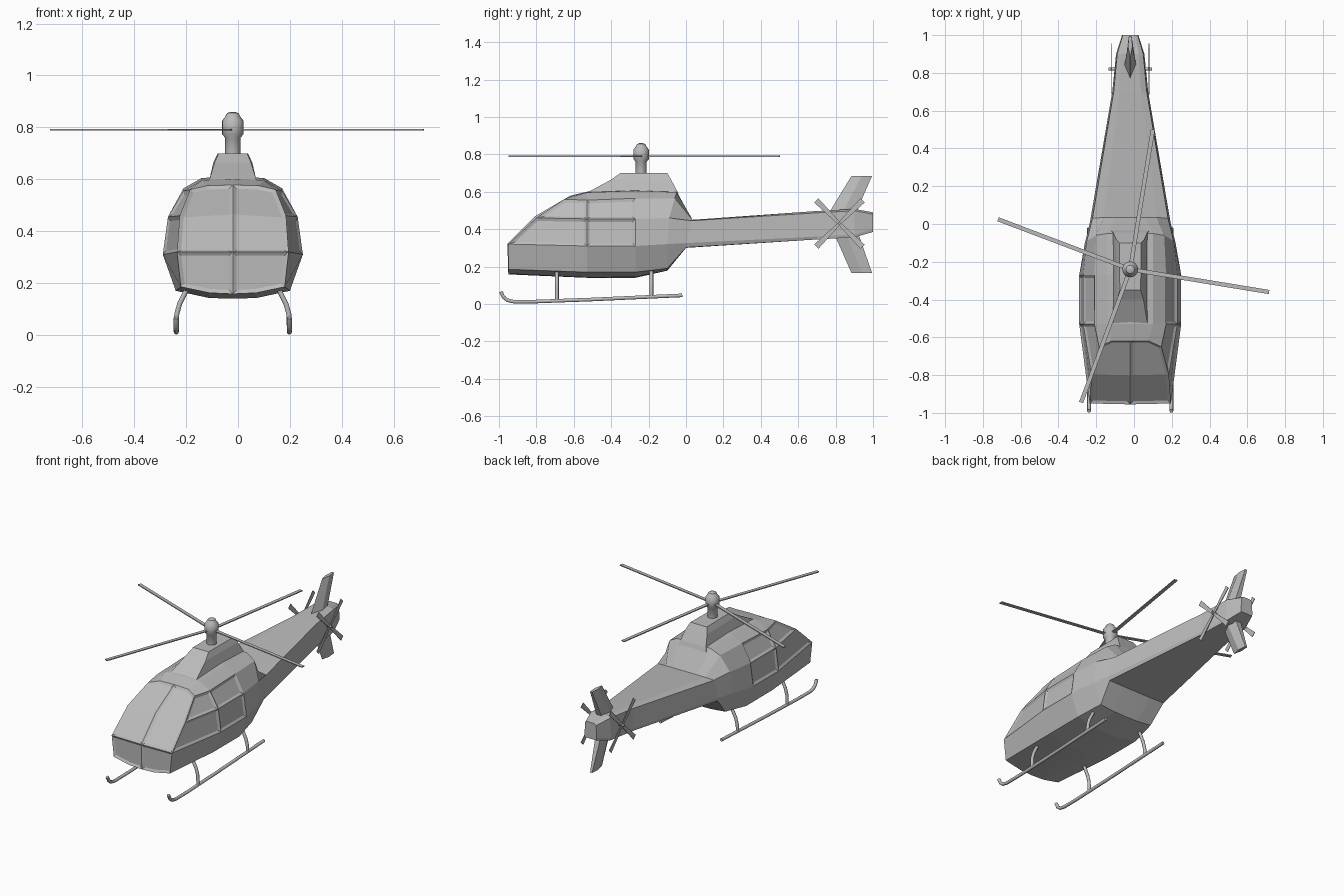
import bpy, bmesh
from math import cos, sin, pi, atan2, hypot
from mathutils import Vector, Matrix

cube = bpy.data.objects.get("Cube")
if cube:
    bpy.data.objects.remove(cube)

CX = -0.02  # the fuselage centreline

grey = bpy.data.materials.new("plain_grey")
grey.use_nodes = True
grey.diffuse_color = (0.5, 0.5, 0.5, 1)
grey.node_tree.nodes["Principled BSDF"].inputs["Base Color"].default_value = (0.5, 0.5, 0.5, 1)


def finish(name, bm, mirror=False, loc=(CX, 0, 0), smooth=False):
    me = bpy.data.meshes.new(name)
    bm.to_mesh(me)
    bm.free()
    me.materials.append(grey)
    ob = bpy.data.objects.new(name, me)
    bpy.context.collection.objects.link(ob)
    ob.location = loc
    if mirror:
        mod = ob.modifiers.new("mirror", 'MIRROR')
        mod.use_clip = True
    if smooth:
        bpy.ops.object.select_all(action='DESELECT')
        ob.select_set(True)
        bpy.context.view_layer.objects.active = ob
        bpy.ops.object.shade_smooth_by_angle(angle=0.7)
    return ob


def loft(name, rings, smooth=False, loc=(CX, 0, 0)):
    """Closed rings of equal length, skinned and capped."""
    bm = bmesh.new()
    vs = [[bm.verts.new(p) for p in r] for r in rings]
    n = len(vs[0])
    for a, b in zip(vs, vs[1:]):
        for i in range(n):
            j = (i + 1) % n
            bm.faces.new((a[i], a[j], b[j], b[i]))
    bm.faces.new(vs[0][::-1])
    bm.faces.new(vs[-1])
    bmesh.ops.recalc_face_normals(bm, faces=bm.faces)
    return finish(name, bm, smooth=smooth, loc=loc)


def tube(name, points, radius, sides=10):
    """Round tube along a path lying in a plane of constant x or y."""
    pts = [Vector(p) for p in points]
    rings = []
    side = (pts[0] - pts[1]).cross(pts[-1] - pts[0])
    side = side.normalized() if side.length > 1e-6 else Vector((0, 0, 1))
    for i, p in enumerate(pts):
        d = (pts[min(i + 1, len(pts) - 1)] - pts[max(i - 1, 0)]).normalized()
        up = d.cross(side)
        rings.append([p + radius * (cos(2 * pi * k / sides) * side + sin(2 * pi * k / sides) * up)
                      for k in range(sides)])
    return loft(name, rings, smooth=True)


# fuselage: half sections from keel to roof, mirrored
def section(y, pts, dy=None):
    dy = dy or [0] * len(pts)
    return [(x, y + d, z) for (x, z), d in zip(pts, dy)]


def boom(y, top, bottom, hw):
    return section(y, [(0, bottom), (hw * .5, bottom), (hw * .96, bottom), (hw, bottom + .015),
                       (hw * .92, top - .01), (hw * .6, top), (hw * .3, top), (0, top)])


stations = [
    section(-.95, [(0, .158), (.09, .162), (.2, .185), (.215, .32), (.205, .46), (.165, .56), (.1, .575), (0, .578)],
            [0, 0, 0, 0, .15, .30, .33, .33]),
    section(-.53, [(0, .14), (.09, .142), (.22, .17), (.27, .31), (.25, .455), (.19, .555), (.12, .596), (0, .6)]),
    section(-.27, [(0, .14), (.09, .144), (.22, .17), (.27, .31), (.25, .455), (.19, .565), (.12, .605), (0, .61)]),
    section(-.1, [(0, .178), (.09, .18), (.19, .19), (.24, .32), (.23, .46), (.18, .565), (.12, .598), (0, .6)],
            [0, 0, 0, 0, .01, .04, .05, .05]),
    section(0, [(0, .3), (.1, .3), (.205, .302), (.215, .325), (.2, .445), (.14, .45), (.08, .45), (0, .45)],
            [0, 0, 0, 0, .03, .035, .035, .035]),
    boom(.7, .497, .345, .095),
    boom(.9, .508, .356, .075),
    boom(1.0, .49, .385, .043),
]
bm = bmesh.new()
rows = [[bm.verts.new(p) for p in s] for s in stations]
skin = {}
for s, (a, b) in enumerate(zip(rows, rows[1:])):
    for i in range(len(a) - 1):
        skin[s, i] = bm.faces.new((a[i], b[i], b[i + 1], a[i + 1]))
bm.faces.new(rows[-1])
nose = rows[0]
sill = bm.verts.new((0, -.955, .32))
brow = bm.verts.new((0, -.805, .47))
chin_pane = bm.faces.new((sill, nose[0], nose[1], nose[2], nose[3]))
shield = [bm.faces.new((brow, sill, nose[3], nose[4])),
          bm.faces.new((nose[7], brow, nose[4], nose[5], nose[6]))]
bmesh.ops.recalc_face_normals(bm, faces=bm.faces)
if skin[1, 3].normal.x < 0:
    bmesh.ops.reverse_faces(bm, faces=bm.faces)
# recessed windscreen panes and side windows
for pane in [[chin_pane], shield] + [[skin[s, i]] for s in (0, 1) for i in (3, 4)]:
    bmesh.ops.inset_region(bm, faces=pane, thickness=.015, depth=-.008,
                           use_boundary=True, use_even_offset=True)
finish("fuselage", bm, mirror=True)


# rotor fairing on the roof
def ring(z, front, rear, hw, hw_front):
    return [(-hw_front, front, z), (hw_front, front, z), (hw, rear, z), (-hw, rear, z)]


loft("rotor_fairing", [ring(.56, -.6, -.03, .105, .11), ring(.6, -.52, -.045, .09, .09),
                       ring(.665, -.4, -.08, .075, .07), ring(.7, -.35, -.1, .058, .055)])

# mast and hub turned from one profile
profile = [(.03, .69), (.03, .76), (.042, .775), (.042, .825), (.03, .84), (.022, .855), (.008, .86)]
loft("rotor_mast", [[(r * cos(k * pi / 8), r * sin(k * pi / 8), z) for k in range(16)] for r, z in profile],
     smooth=True, loc=(CX, -.24, 0))


def blade(name, root, tip, w0, w1, thick, matrix):
    """Flat blade along local x."""
    ob = loft(name, [[(x, -w, -thick), (x, w, -thick), (x, w, thick), (x, -w, thick)]
                     for x, w in ((root, w0), (tip, w1))])
    ob.matrix_world = matrix


# main rotor blades
hub = Matrix.Translation((CX, -.24, .79))
for n, (x, y) in enumerate([(-.70, .265), (.12, .74), (.735, -.12), (-.26, -.705)]):
    blade(f"main_blade_{n + 1}", .02, hypot(x, y), .011, .011, .003,
          hub @ Matrix.Rotation(atan2(y, x), 4, 'Z'))

# tail rotors either side of the boom
for side, label in ((1, "left"), (-1, "right")):
    centre = Matrix.Translation((CX + side * .1, .82, .43)) @ Matrix.Rotation(pi / 2, 4, 'Y')
    for k in range(4):
        blade(f"{label}_tail_blade_{k + 1}", 0, .175, .008, .016, .002,
              centre @ Matrix.Rotation(pi / 4 + k * pi / 2, 4, 'Z'))
tube("tail_rotor_shaft", [(-.115, .82, .43), (.115, .82, .43)], .008)


# tail fins, tapered towards the tip
def fin(name, root_z, tip_z, root, tip):
    loft(name, [[(0, f, z), (w, (f + r) / 2, z), (w * .6, r, z), (-w * .6, r, z), (-w, (f + r) / 2, z)]
                for z, (f, r), w in ((root_z, root, .032), (tip_z, tip, .012))])


fin("upper_fin", .48, .685, (.76, .905), (.885, .995))
fin("lower_fin", .38, .165, (.79, .92), (.885, .995))

# landing skids and struts
for side, label in ((1, "left"), (-1, "right")):
    x = side * .218
    tube(f"{label}_skid", [(x, -.99, .066), (x, -.977, .038), (x, -.955, .02), (x, -.92, .012),
                           (x, -.8, .013), (x, -.5, .024), (x, -.02, .046)], .01)
    for y, foot, place in ((-.69, .02, "front"), (-.185, .04, "rear")):
        tube(f"{label}_{place}_strut", [(side * .165, y, .2), (side * .185, y, .16), (side * .205, y, .12),
                                        (side * .216, y, .08), (x, y, foot)], .01)
